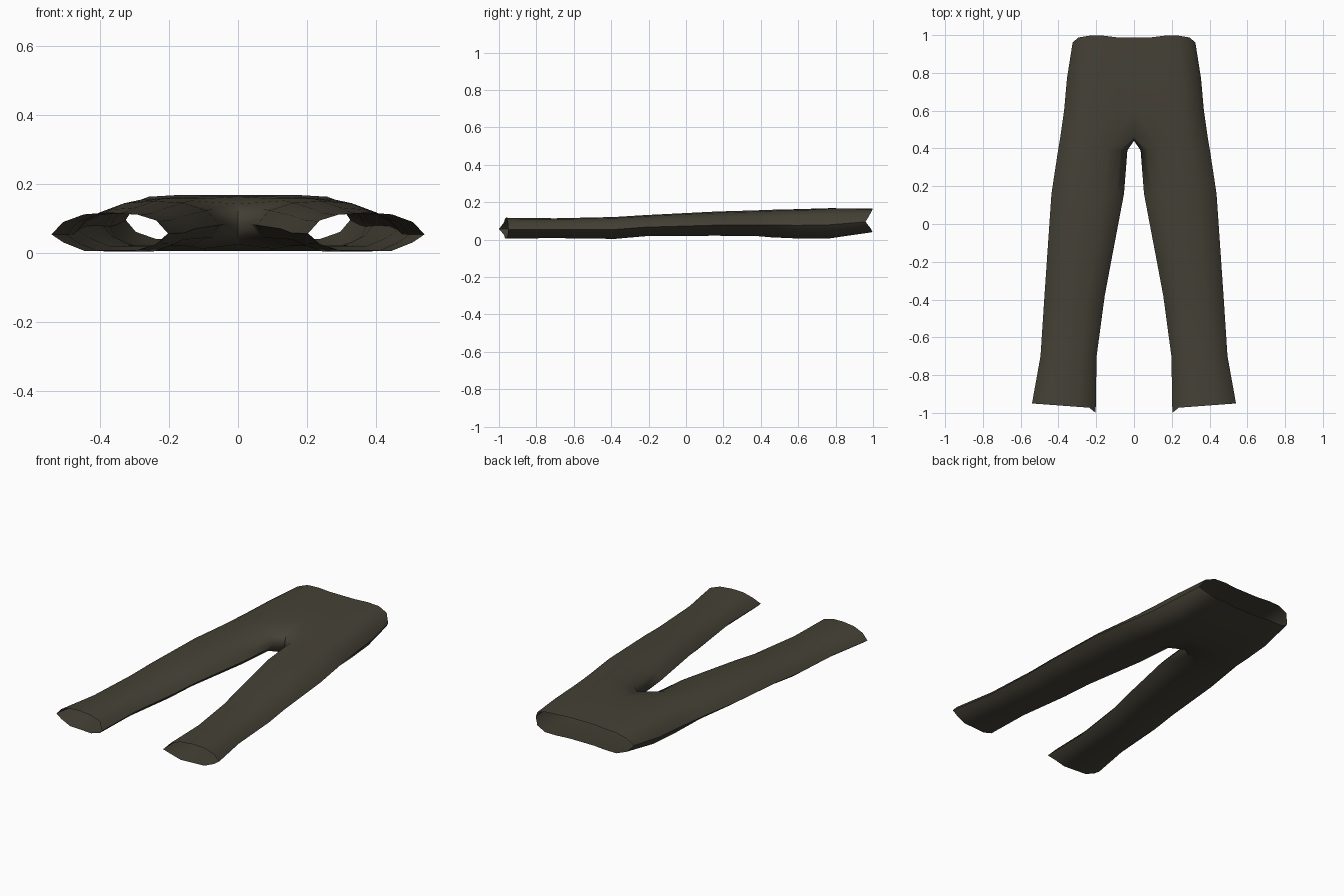
import bpy, bmesh

if "Cube" in bpy.data.objects:
    bpy.data.objects.remove(bpy.data.objects["Cube"])

cloth = bpy.data.materials.new("dark olive cloth")
cloth.diffuse_color = (0.060, 0.053, 0.037, 1)
cloth.use_nodes = True
cloth.node_tree.nodes["Principled BSDF"].inputs["Base Color"].default_value = cloth.diffuse_color

# Stations from waist to hem: y, inner x, outer x, bottom z, top z
HIPS = [(0.99, 0, 0.325, 0.04, 0.166),
        (0.77, 0, 0.355, 0.007, 0.168),
        (0.60, 0, 0.37, 0.006, 0.163)]
LEGS = [(0.46, 0, 0.39, 0.012, 0.160),
        (0.39, 0.035, 0.402, 0.018, 0.157),
        (0.16, 0.053, 0.437, 0.021, 0.150),
        (-0.22, 0.125, 0.463, 0.018, 0.131),
        (-0.38, 0.155, 0.474, 0.004, 0.121),
        (-0.70, 0.198, 0.495, 0.008, 0.114),
        (-0.96, 0.203, 0.54, 0.006, 0.117)]
# Half section: fraction across, fraction of half height (hips / legs)
HIP_SEC = [(0, 1), (0.25, 1), (0.5, 0.99), (0.73, 0.93), (0.91, 0.6)]
LEG_SEC = [(0.10, 0.58), (0.28, 0.92), (0.5, 1), (0.72, 0.9), (0.9, 0.5)]


def section(i, station):
    """Ring of points: inner edge, top, outer edge, then underside."""
    y, xi, xo, zb, zt = station
    zm, h = (zb + zt) / 2, (zt - zb) / 2
    t = min(max((i - 2) / 2, 0), 1)          # blend hips into legs
    waist, crotch, hem = i == 0, i == 3, i == 9
    top, under = [], []
    for k, (a, b) in enumerate(zip(HIP_SEC, LEG_SEC)):
        u = a[0] + (b[0] - a[0]) * t
        s = a[1] + (b[1] - a[1]) * t
        x = xi + (xo - xi) * u
        if crotch and k == 0:
            x, s = 0, 0.75
        dy = 0.01 * (k in (2, 3)) - 0.003 if waist else 0
        if hem:
            dy = -0.015 + 0.025 * u
        top.append((x, y + dy, zm + h * s))
        under.append((x, y + dy, zm - h * min(1, s * 1.12)))
    inner = (xi, y - 0.04 * hem - 0.02 * crotch, zm - 0.005)
    outer = (xo, y - 0.03 * waist + 0.01 * hem, zm - 0.008)
    return [inner] + top + [outer] + under[::-1]


# One half of the trousers, open at waist and hem
bm = bmesh.new()
rings = [[bm.verts.new(p) for p in section(i, s)]
         for i, s in enumerate(HIPS + LEGS)]
for i, (a, b) in enumerate(zip(rings, rings[1:])):
    n = len(a)
    for k in range(n):
        if i < len(HIPS) and k in (0, n - 1):
            continue                          # no inner wall inside the hips
        j = (k + 1) % n
        bm.faces.new((a[k], a[j], b[j], b[k]))
bmesh.ops.delete(bm, geom=[v for v in bm.verts if not v.link_faces],
                 context='VERTS')

# Other half mirrored and welded along the centre seam
copy = bmesh.ops.duplicate(bm, geom=bm.verts[:] + bm.edges[:] + bm.faces[:])
new = copy["geom"]
for v in new:
    if isinstance(v, bmesh.types.BMVert):
        v.co.x *= -1
bmesh.ops.reverse_faces(bm, faces=[f for f in new if isinstance(f, bmesh.types.BMFace)])
bmesh.ops.remove_doubles(bm, verts=bm.verts[:], dist=0.0005)
bm.normal_update()
if sum(f.normal.z * f.calc_area() * (f.calc_center_median().z - 0.08) for f in bm.faces) < 0:
    bmesh.ops.reverse_faces(bm, faces=bm.faces[:])

me = bpy.data.meshes.new("trousers")
bm.to_mesh(me)
bm.free()
me.materials.append(cloth)
trousers = bpy.data.objects.new("trousers", me)
bpy.context.collection.objects.link(trousers)
bpy.context.view_layer.objects.active = trousers
trousers.select_set(True)
bpy.ops.object.shade_smooth_by_angle(angle=0.9)
